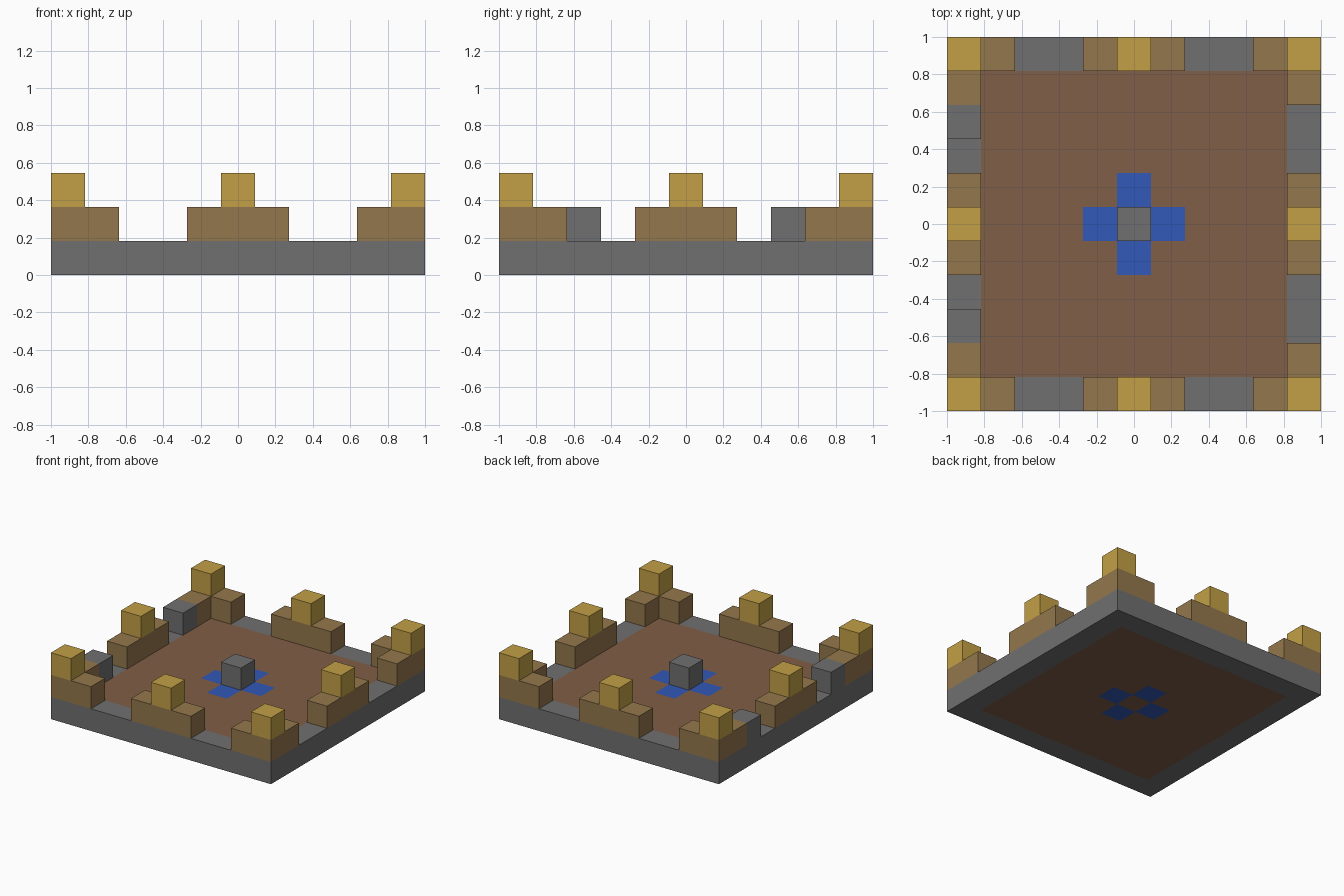
import bpy
import bmesh
from mathutils import Matrix, Vector

if "Cube" in bpy.data.objects:
    bpy.data.objects.remove(bpy.data.objects["Cube"], do_unlink=True)

U = 2 / 11    # one block; the court is eleven blocks wide
EDGE = 5      # block index of the outer ring, counted from the centre


def material(name, hex_colour):
    def linear(c):
        return c / 12.92 if c <= 0.04045 else ((c + 0.055) / 1.055) ** 2.4
    rgb = [linear(int(hex_colour[i:i + 2], 16) / 255) for i in (0, 2, 4)]
    m = bpy.data.materials.new(name)
    m.use_nodes = True
    m.diffuse_color = (*rgb, 1)
    m.node_tree.nodes["Principled BSDF"].inputs["Base Color"].default_value = (*rgb, 1)
    return m


stone = material("stone grey", "707070")
earth = material("earth brown", "805E47")
wood = material("wood brown", "94774C")
gold = material("gold", "C3A046")
water = material("water blue", "3259B8")


def finish(name, bm, mats):
    mesh = bpy.data.meshes.new(name)
    bm.to_mesh(mesh)
    bm.free()
    for m in mats:
        mesh.materials.append(m)
    bpy.context.collection.objects.link(bpy.data.objects.new(name, mesh))


def block(name, x, y, layer, mat, length_x=1, length_y=1):
    """A box centred on block x, y, without its hidden underside."""
    bm = bmesh.new()
    bmesh.ops.create_cube(bm, size=U, matrix=Matrix.Translation(
        (x * U, y * U, (layer + 0.5) * U)) @ Matrix.Diagonal((length_x, length_y, 1, 1)))
    bmesh.ops.delete(bm, geom=[f for f in bm.faces if f.normal.z < -0.5], context='FACES')
    finish(name, bm, [mat])


# Base slab: stone rim, earth floor and a cross of water
bm = bmesh.new()
bmesh.ops.create_cube(bm, size=1, matrix=Matrix.Translation((0, 0, U / 2))
                      @ Matrix.Diagonal((2, 2, U, 1)))
for axis in (Vector((1, 0, 0)), Vector((0, 1, 0))):
    for cut in (-4.5, -1.5, -0.5, 0.5, 1.5, 4.5):
        bmesh.ops.bisect_plane(bm, geom=bm.verts[:] + bm.edges[:] + bm.faces[:],
                               plane_co=axis * cut * U, plane_no=axis)
bm.normal_update()
for f in bm.faces:
    c = f.calc_center_median() / U
    near, far = sorted((abs(c.x), abs(c.y)))
    if abs(f.normal.z) > 0.5 and far < 4.5:
        f.material_index = 2 if near < 0.5 < far < 1.5 else 1
finish("base_slab", bm, [stone, earth, water])

# Corner walls, each an L of three blocks with a gold cap
for sx, side in ((-1, "right"), (1, "left")):
    for sy, end in ((-1, "front"), (1, "back")):
        tag = f"{end}_{side}"
        block(f"corner_wall_{tag}", sx * 4.5, sy * EDGE, 1, wood, 2, 1)
        block(f"corner_return_{tag}", sx * EDGE, sy * 4, 1, wood)
        block(f"corner_cap_{tag}", sx * EDGE, sy * EDGE, 2, gold)

# Middle walls, three blocks long with a gold cap
for name, x, y in (("front", 0, -1), ("back", 0, 1), ("right", -1, 0), ("left", 1, 0)):
    block(f"middle_wall_{name}", x * EDGE, y * EDGE, 1, wood,
          1 + 2 * abs(y), 1 + 2 * abs(x))
    block(f"middle_cap_{name}", x * EDGE, y * EDGE, 2, gold)

# Stone blocks beside the right corner walls, and the centre pillar
for sy, end in ((-1, "front"), (1, "back")):
    block(f"stone_block_{end}", -EDGE, sy * 3, 1, stone)
block("centre_pillar", 0, 0, 1, stone)
